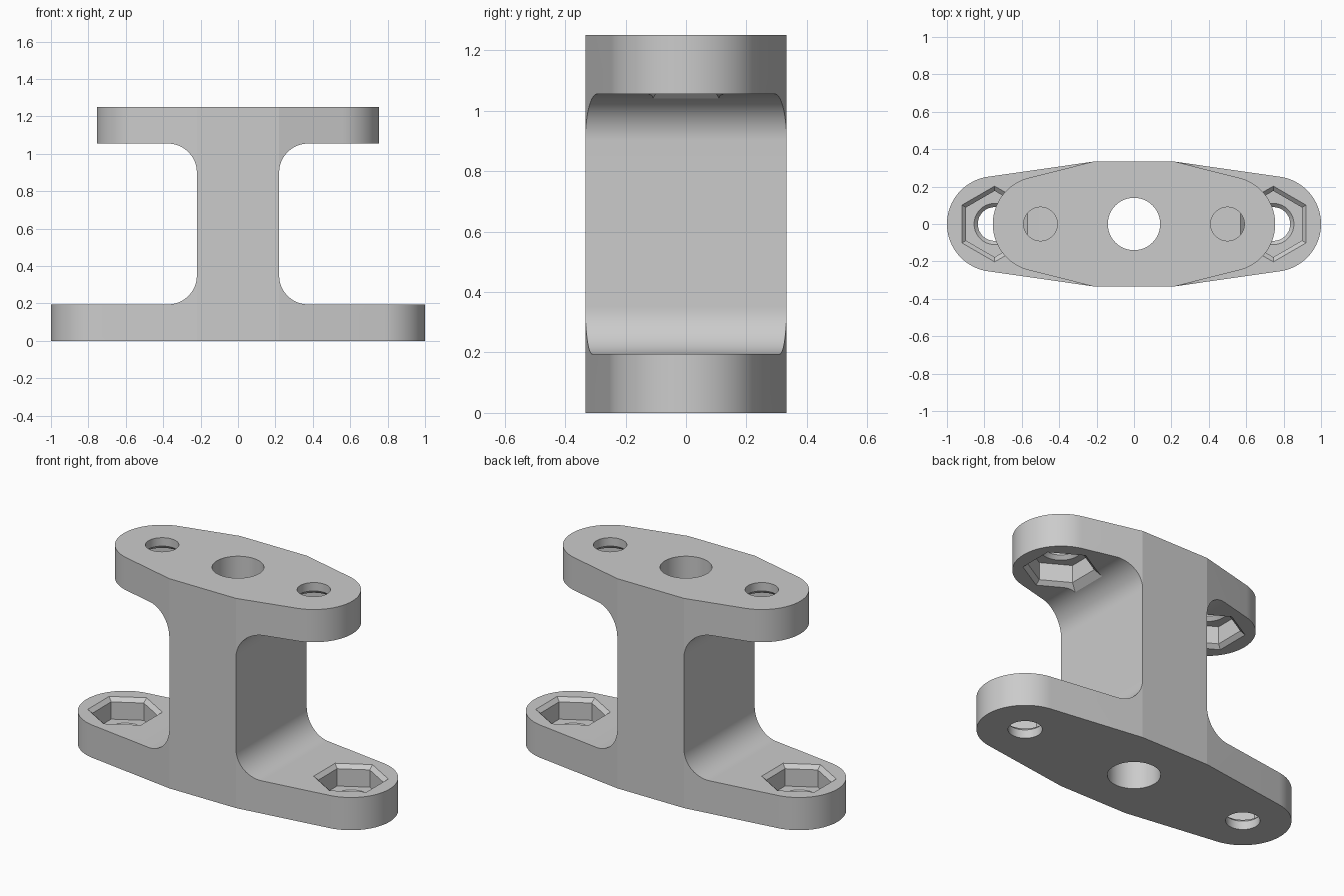
import bpy, bmesh, math
from mathutils import Matrix

cube = bpy.data.objects.get("Cube")
if cube:
    bpy.data.objects.remove(cube, do_unlink=True)

HEIGHT, FLANGE = 1.25, 0.195       # overall height, flange thickness
COL_X, COL_Y = 0.22, 0.333         # half size of the column
FILLET, END_R, BORE_R, BOLT_R = 0.155, 0.255, 0.14, 0.09

grey = bpy.data.materials.new("plain grey")
grey.use_nodes = True
grey.diffuse_color = (0.6, 0.6, 0.6, 1)
grey.node_tree.nodes["Principled BSDF"].inputs["Base Color"].default_value = (0.6, 0.6, 0.6, 1)


def new_object(name, bm):
    bmesh.ops.recalc_face_normals(bm, faces=bm.faces)
    mesh = bpy.data.meshes.new(name)
    bm.to_mesh(mesh)
    bm.free()
    obj = bpy.data.objects.new(name, mesh)
    bpy.context.collection.objects.link(obj)
    return obj


def loft(name, rings):
    """Closed solid through a stack of matching rings of points."""
    bm = bmesh.new()
    loops = [[bm.verts.new(p) for p in ring] for ring in rings]
    for low, high in zip(loops, loops[1:]):
        for i in range(len(low)):
            bm.faces.new((low[i - 1], low[i], high[i], high[i - 1]))
    bm.faces.new(loops[0])
    bm.faces.new(loops[-1])
    return new_object(name, bm)


def turned(name, x, sides, steps):
    """Stack of regular polygons, given as (radius, height), with a corner on y."""
    turn = [math.tau * i / sides + math.pi / 2 for i in range(sides)]
    return loft(name, [[(x + r * math.cos(a), r * math.sin(a), z) for a in turn]
                       for r, z in steps])


def arc(cx, cy, r, start, end, n):
    angles = [start + (end - start) * i / n for i in range(n + 1)]
    return [(cx + r * math.cos(a), cy + r * math.sin(a)) for a in angles]


def cut(obj, cutter):
    mod = obj.modifiers.new("cut", "BOOLEAN")
    mod.operation, mod.solver, mod.object = "DIFFERENCE", "EXACT", cutter
    cutter.hide_render = True
    dg = bpy.context.evaluated_depsgraph_get()
    mesh = bpy.data.meshes.new_from_object(obj.evaluated_get(dg))
    obj.modifiers.clear()
    obj.data = mesh
    bpy.data.objects.remove(cutter, do_unlink=True)


def half_body(name, bolt_x):
    """Tapered flange with half of the column standing on it."""
    dx = COL_X - bolt_x
    a = math.atan2(COL_Y, dx) - math.acos(END_R / math.hypot(dx, COL_Y))
    right = [(COL_X, -COL_Y)] + arc(bolt_x, 0, END_R, -a, a, 48) + [(COL_X, COL_Y)]
    outline = right + [(-x, -y) for x, y in right]
    body = loft(name, [[(x, y, z) for x, y in outline] for z in (0, HEIGHT / 2)])
    for s in (1, -1):
        # side channel with a rounded foot
        side = arc(COL_X + FILLET, FLANGE + FILLET, FILLET, math.pi, 1.5 * math.pi, 24)
        side += [(1.2, FLANGE), (1.2, HEIGHT), (COL_X, HEIGHT)]
        cut(body, loft("channel", [[(s * x, y, z) for x, z in side] for y in (-0.5, 0.5)]))
        # chamfered nut pocket and bolt hole
        cut(body, turned("nut_pocket", s * bolt_x, 6,
                         [(0.177, 0.07), (0.177, 0.173), (0.252, 0.238)]))
        cut(body, turned("bolt_hole", s * bolt_x, 96,
                         [(BOLT_R, -0.1), (BOLT_R, 0.05), (0.11, 0.07), (0.11, 0.09)]))
    cut(body, turned("bore", 0, 96, [(BORE_R, -0.1), (BORE_R, HEIGHT)]))
    return body


lower = half_body("lower_half", 0.745)
upper = half_body("upper_half", 0.5)
upper.data.transform(Matrix.Translation((0, 0, HEIGHT)) @ Matrix.Scale(-1, 4, (0, 0, 1)))

# weld the halves at mid height into one bracket
bm = bmesh.new()
for half in (lower, upper):
    bm.from_mesh(half.data)
    bpy.data.objects.remove(half, do_unlink=True)
mid = [f for f in bm.faces if all(abs(v.co.z - HEIGHT / 2) < 1e-4 for v in f.verts)]
bmesh.ops.delete(bm, geom=mid, context="FACES")
bmesh.ops.remove_doubles(bm, verts=bm.verts, dist=1e-4)
bracket = new_object("flanged_bracket", bm)
bracket.data.materials.clear()
bracket.data.materials.append(grey)
for p in bracket.data.polygons:
    p.material_index = 0

bpy.ops.object.select_all(action="DESELECT")
bracket.select_set(True)
bpy.context.view_layer.objects.active = bracket
bpy.ops.object.shade_smooth_by_angle(angle=math.radians(6))
